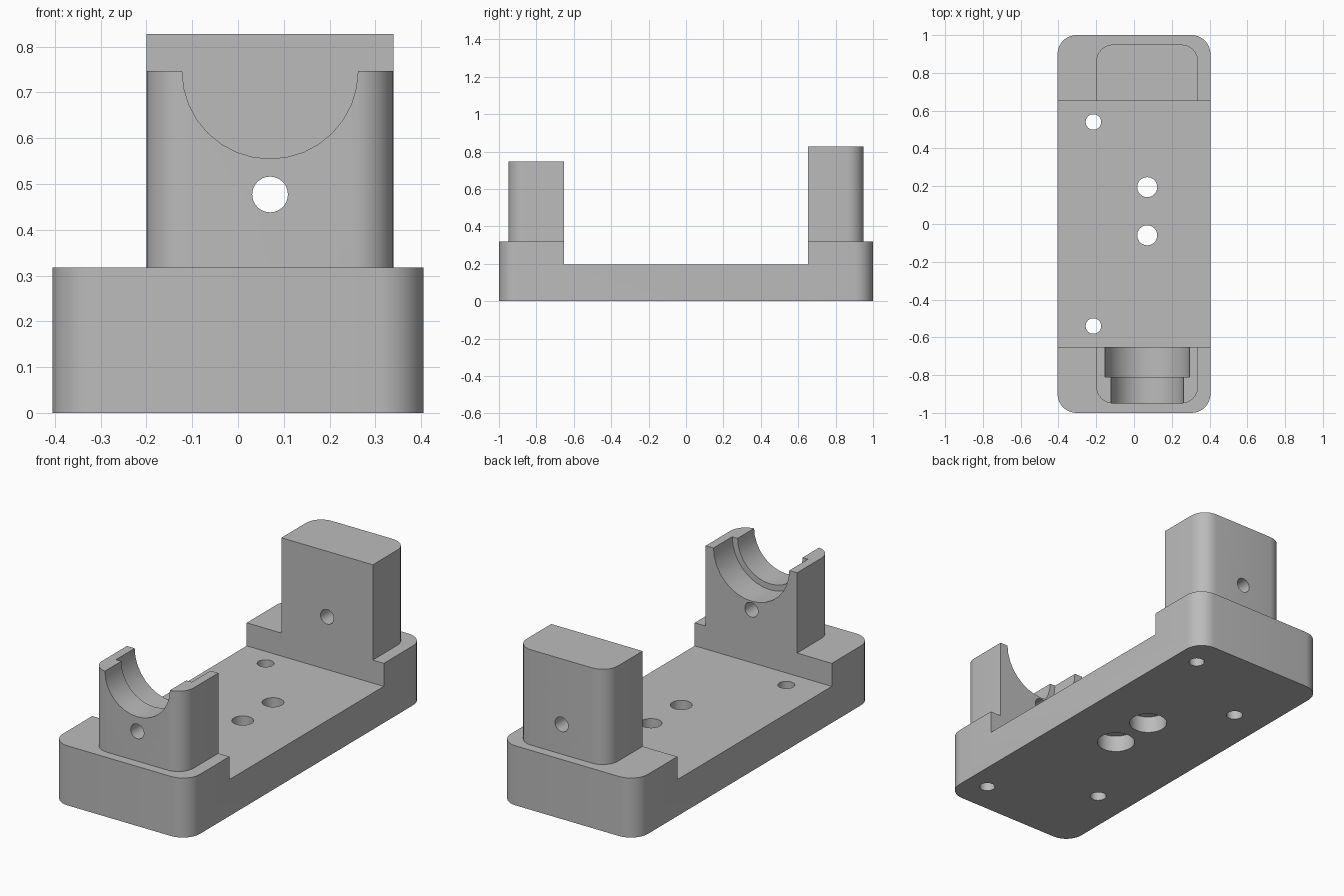
import bpy, bmesh, math
from mathutils import Matrix

if "Cube" in bpy.data.objects:
    bpy.data.objects.remove(bpy.data.objects["Cube"], do_unlink=True)

grey = bpy.data.materials.new("plain grey")
grey.use_nodes = True
colour = (0.5, 0.5, 0.5, 1)
grey.diffuse_color = colour
grey.node_tree.nodes["Principled BSDF"].inputs["Base Color"].default_value = colour


def link(name, bm):
    bmesh.ops.recalc_face_normals(bm, faces=bm.faces)
    mesh = bpy.data.meshes.new(name)
    bm.to_mesh(mesh)
    bm.free()
    mesh.materials.append(grey)
    obj = bpy.data.objects.new(name, mesh)
    bpy.context.collection.objects.link(obj)
    return obj


def block(name, x0, x1, y0, y1, z0, z1, radius=0, rounded=()):
    """Box whose listed corners, as (x end, y end), are rounded."""
    outline = []
    for k, (ex, ey) in enumerate([(1, 1), (0, 1), (0, 0), (1, 0)]):
        x, y = (x0, x1)[ex], (y0, y1)[ey]
        if (ex, ey) not in rounded:
            outline.append((x, y))
            continue
        cx = x - radius if ex else x + radius
        cy = y - radius if ey else y + radius
        for i in range(9):
            a = math.pi / 2 * (k + i / 8)
            outline.append((cx + radius * math.cos(a), cy + radius * math.sin(a)))
    bm = bmesh.new()
    face = bm.faces.new([bm.verts.new((x, y, z0)) for x, y in outline])
    grown = bmesh.ops.extrude_face_region(bm, geom=[face])["geom"]
    top = [v for v in grown if isinstance(v, bmesh.types.BMVert)]
    bmesh.ops.translate(bm, verts=top, vec=(0, 0, z1 - z0))
    return link(name, bm)


def rod(axis, a, b, radius, start, end):
    """Cylinder cutter along z at (x, y) or along y at (x, z)."""
    bm = bmesh.new()
    bmesh.ops.create_cone(bm, cap_ends=True, segments=32, radius1=radius,
                          radius2=radius, depth=end - start)
    mid = (start + end) / 2
    if axis == "z":
        place = Matrix.Translation((a, b, mid))
    else:
        place = Matrix.Translation((a, mid, b)) @ Matrix.Rotation(math.pi / 2, 4, "X")
    bmesh.ops.transform(bm, matrix=place, verts=bm.verts)
    return link("cutter", bm)


def cut(obj, cutters):
    bpy.context.view_layer.objects.active = obj
    for cutter in cutters:
        mod = obj.modifiers.new("cut", "BOOLEAN")
        mod.operation = "DIFFERENCE"
        mod.solver = "EXACT"
        mod.object = cutter
        bpy.ops.object.modifier_apply(modifier=mod.name)
        bpy.data.objects.remove(cutter, do_unlink=True)
    bpy.ops.object.select_all(action="DESELECT")
    obj.select_set(True)
    bpy.ops.object.shade_smooth_by_angle(angle=math.radians(30))


axis_x = 0.07      # centre line of the pillars and bearing
base_top = 0.318
inner = 0.652      # inner faces of the raised ends

# Base with a wide channel, counterbored holes and screw holes
base = block("base", -0.405, 0.405, -1, 1, 0, base_top, 0.1,
             [(0, 0), (0, 1), (1, 0), (1, 1)])
cutters = [block("cutter", -1, 1, -inner, inner, 0.195, 1)]
for y in (0.195, -0.06):
    cutters += [rod("z", axis_x, y, 0.053, -0.1, 0.4),
                rod("z", axis_x, y, 0.095, -0.1, 0.09)]
for side in (-1, 1):
    cutters += [rod("z", -0.215, side * 0.54, 0.041, -0.1, 0.4),
                rod("z", 0.28, side * 0.83, 0.039, -0.1, 0.25)]
cut(base, cutters)

# Front pillar with a stepped half-round bearing seat
front = block("front_pillar", -0.2, 0.34, -0.95, -inner, base_top, 0.747, 0.09,
              [(0, 0), (1, 0)])
cut(front, [rod("y", axis_x, 0.747, 0.192, -1.1, -0.5),
            rod("y", axis_x, 0.747, 0.224, -0.81, -0.5),
            rod("y", axis_x, 0.477, 0.039, -1.1, -0.5)])

# Solid back pillar
back = block("back_pillar", -0.2, 0.34, inner, 0.95, base_top, 0.827, 0.09,
             [(0, 1), (1, 1)])
cut(back, [rod("y", axis_x, 0.477, 0.039, 0.5, 1.1)])
